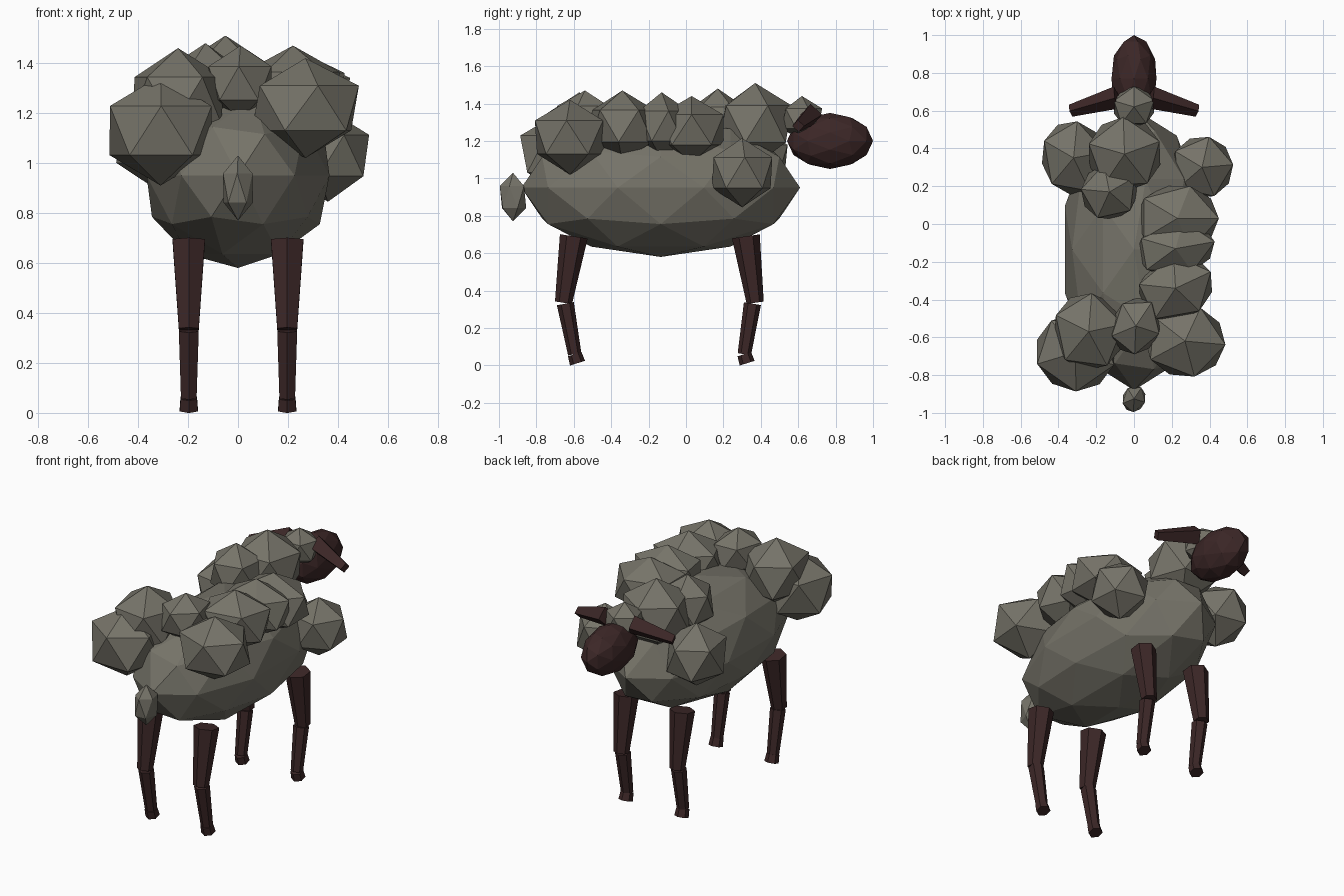
import bpy
from math import radians
from mathutils import Vector

if "Cube" in bpy.data.objects:
    bpy.data.objects.remove(bpy.data.objects["Cube"])


def material(name, rgb):
    m = bpy.data.materials.new(name)
    m.use_nodes = True
    m.diffuse_color = (*rgb, 1)
    m.node_tree.nodes["Principled BSDF"].inputs["Base Color"].default_value = (*rgb, 1)
    return m


wool = material("grey wool", (0.18, 0.172, 0.14))
skin = material("dark brown skin", (0.045, 0.02, 0.02))


def finish(name, mat):
    ob = bpy.context.object
    ob.name = name
    ob.data.materials.append(mat)
    return ob


def ball(name, mat, loc, size, detail=1, rot=(0, 0, 0)):
    """Faceted icosphere stretched to the given radii."""
    bpy.ops.mesh.primitive_ico_sphere_add(subdivisions=detail, radius=1, location=loc,
                                          rotation=[radians(a) for a in rot])
    ob = finish(name, mat)
    ob.scale = size
    return ob


def limb(name, start, end, r1, r2, sides=6):
    """Tapered prism between two points."""
    a, b = Vector(start), Vector(end)
    bpy.ops.mesh.primitive_cone_add(vertices=sides, radius1=r1, radius2=r2,
                                    depth=(b - a).length, location=(a + b) / 2)
    ob = finish(name, skin)
    ob.rotation_euler = (b - a).to_track_quat('Z', 'Y').to_euler()
    return ob


# Body, tail and head
ball("body", wool, (0, -0.135, 0.95), (0.385, 0.745, 0.37), 2)
ball("tail", wool, (0, -0.925, 0.9), (0.068, 0.08, 0.13), 1, (0, 0, -18))
ball("head", skin, (0, 0.77, 1.2), (0.125, 0.15, 0.23), 2, (-90, 0, 0))
ball("head_tuft", wool, (0, 0.62, 1.32), (0.125, 0.12, 0.12), 1, (0, 0, 18))

# Wool clumps: centre, radii, yaw
clumps = [
    ((0.27, -0.62, 1.22), (0.24, 0.215, 0.2), -5),
    ((0.23, 0.03, 1.26), (0.245, 0.2, 0.18), 0),
    ((0.22, -0.13, 1.28), (0.235, 0.16, 0.18), 10),
    ((0.22, -0.34, 1.28), (0.23, 0.19, 0.19), 25),
    ((0.36, 0.3, 1.03), (0.185, 0.185, 0.185), 5),
    ((-0.05, 0.37, 1.29), (0.22, 0.22, 0.22), 20),
    ((-0.32, 0.35, 1.09), (0.19, 0.22, 0.2), 10),
    ((-0.13, 0.17, 1.3), (0.17, 0.165, 0.18), 30),
    ((-0.31, -0.68, 1.13), (0.24, 0.23, 0.22), -18),
    ((-0.24, -0.57, 1.25), (0.21, 0.23, 0.21), 12),
    ((0.01, -0.54, 1.32), (0.145, 0.17, 0.15), -18),
]
for i, (loc, size, yaw) in enumerate(clumps, 1):
    ball(f"wool_clump_{i}", wool, loc, size, 1, (0, 0, yaw))

# Ears and jointed legs on both sides
for side, s in (("left", 1), ("right", -1)):
    limb(f"{side}_ear", (s * 0.09, 0.67, 1.34), (s * 0.335, 0.6, 1.28), 0.06, 0.033, 4)
    x = s * 0.197
    for end, hip, knee, ankle, toe in (
            ("tail_end", (-0.6, 0.69), (-0.655, 0.335), (-0.595, 0.06), (-0.58, 0.012)),
            ("head_end", (0.32, 0.69), (0.37, 0.335), (0.312, 0.06), (0.327, 0.012))):
        limb(f"{side}_{end}_thigh", (x, *hip), (x, *knee), 0.075, 0.046)
        limb(f"{side}_{end}_shin", (x, knee[0] + (0.01 if hip[0] < 0 else -0.015), 0.33),
             (x, *ankle), 0.046, 0.036)
        limb(f"{side}_{end}_hoof", (x, *ankle), (x, *toe), 0.038, 0.042)
